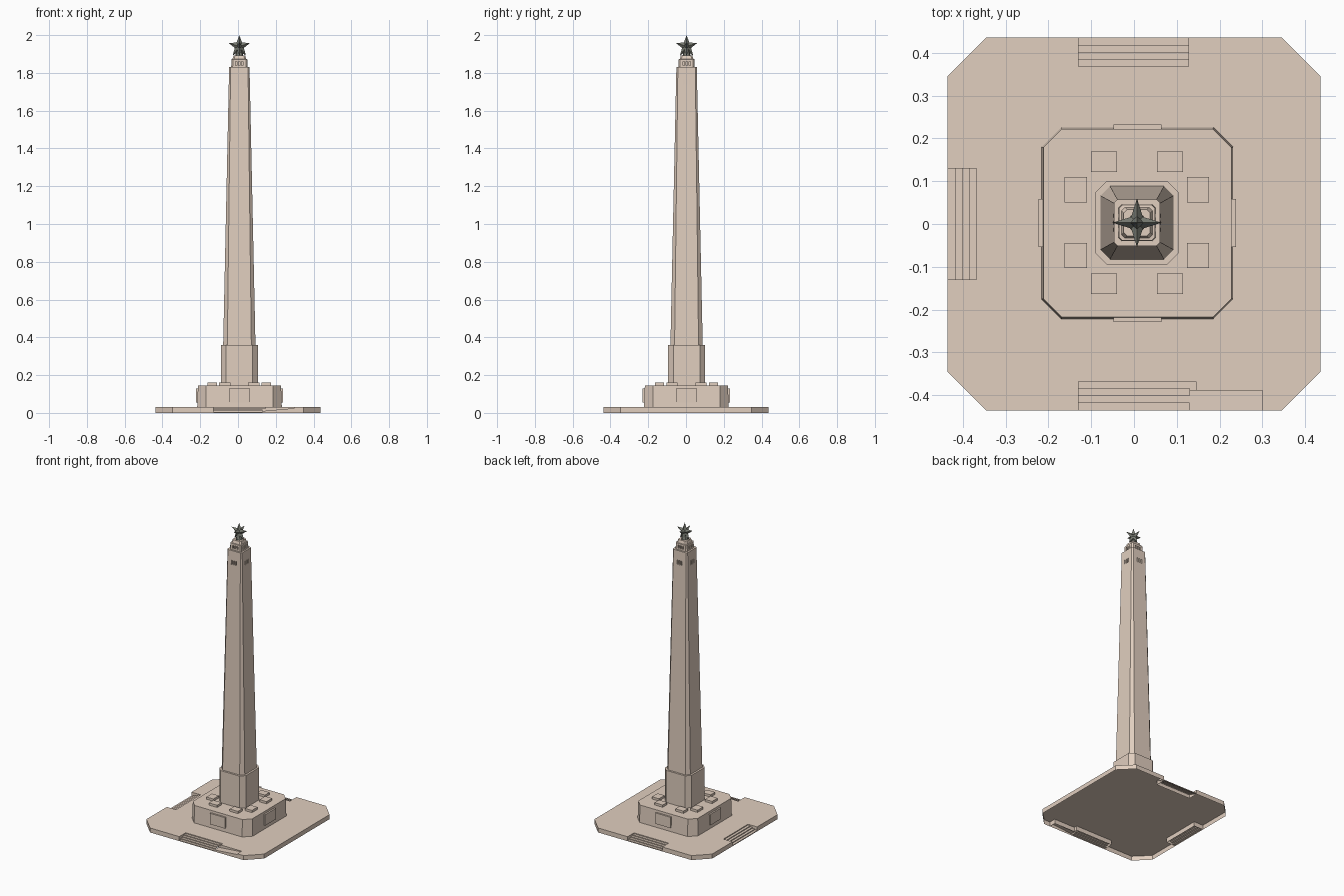
import bpy, bmesh, math
from mathutils import Matrix

if "Cube" in bpy.data.objects:
    bpy.data.objects.remove(bpy.data.objects["Cube"])

CX, CY = 0.007, 0.003          # tower axis


def material(name, rgb):
    m = bpy.data.materials.new(name)
    m.diffuse_color = (*rgb, 1)
    m.use_nodes = True
    m.node_tree.nodes["Principled BSDF"].inputs["Base Color"].default_value = m.diffuse_color
    return m


STONE = material("warm stone", (0.75, 0.62, 0.52))
METAL = material("dark star metal", (0.19, 0.20, 0.17))


def finish(name, bm, mat, loc=(0, 0, 0), fix=True):
    if fix:
        bmesh.ops.recalc_face_normals(bm, faces=bm.faces[:])
    me = bpy.data.meshes.new(name)
    bm.to_mesh(me)
    bm.free()
    me.materials.append(mat)
    ob = bpy.data.objects.new(name, me)
    ob.location = loc
    bpy.context.collection.objects.link(ob)
    return ob


def add_box(bm, x0, x1, y0, y1, z0, z1):
    m = Matrix.Translation(((x0 + x1) / 2, (y0 + y1) / 2, (z0 + z1) / 2)) @ \
        Matrix.Diagonal((x1 - x0, y1 - y0, z1 - z0, 1))
    return bmesh.ops.create_cube(bm, size=1, matrix=m)["verts"]


def spin(bm, verts, k):
    bmesh.ops.rotate(bm, verts=verts, cent=(0, 0, 0),
                     matrix=Matrix.Rotation(k * math.pi / 2, 3, 'Z'))


def chamfered_tower(name, levels, loc=(CX, CY, 0)):
    """Square with cut corners, lofted through (z, half width, chamfer)."""
    bm = bmesh.new()
    rings = []
    for z, h, c in levels:
        a = h - c
        pts = [(a, -h), (h, -a), (h, a), (a, h), (-a, h), (-h, a), (-h, -a), (-a, -h)]
        rings.append([bm.verts.new((x, y, z)) for x, y in pts])
    for lo, hi in zip(rings, rings[1:]):
        for i in range(8):
            j = (i + 1) % 8
            bm.faces.new((lo[i], lo[j], hi[j], hi[i]))
    bm.faces.new(rings[0][::-1])
    bm.faces.new(rings[-1])
    return finish(name, bm, STONE, loc)


def cut_slots(target, x_list, w, near, far, z0, z1):
    """Sink narrow slots into all four sides."""
    bm = bmesh.new()
    for k in range(4):
        for x in x_list:
            spin(bm, add_box(bm, x - w / 2, x + w / 2, -far, -near, z0, z1), k)
    cutter = finish(target.name + "_slot_cutter", bm, STONE, (CX, CY, 0))
    cutter.hide_render = True
    cutter.hide_viewport = True
    mod = target.modifiers.new("slots", 'BOOLEAN')
    mod.operation = 'DIFFERENCE'
    mod.solver = 'EXACT'
    mod.object = cutter


# Plaza slab, a shell open below, with stair notches at the front, left and back
P, C, H, D = 0.436, 0.346, 0.03, 0.368
outline = [(-C, -P), (-0.13, -P), (-0.13, -D), (0.145, -D), (0.145, -0.39),
           (0.30, -0.39), (0.30, -P), (C, -P), (P, -C), (P, C), (C, P),
           (0.127, P), (0.127, D), (-0.13, D), (-0.13, P), (-C, P), (-P, C),
           (-P, 0.13), (-D, 0.13), (-D, -0.13), (-P, -0.13), (-P, -C)]
bm = bmesh.new()
low = [bm.verts.new((x, y, 0)) for x, y in outline]
top = [bm.verts.new((x, y, H)) for x, y in outline]
bm.faces.new(top)
for i in range(len(outline)):
    j = (i + 1) % len(outline)
    bm.faces.new((low[i], low[j], top[j], top[i]))
finish("plaza_slab", bm, STONE, fix=False)

# Stairs: folded sheet of four treads and risers falling outward, open below
step = (P - D) / 4
profile = []
for i in range(4):
    z = 0.024 - i * 0.006
    profile += [(-D - i * step, z), (-D - (i + 1) * step, z)]
profile.append((-P, 0))
for name, k in (("front_stairs", 0), ("back_stairs", 2), ("left_stairs", 3)):
    bm = bmesh.new()
    rows = [[bm.verts.new((x, y, z)) for x in (-0.13, 0.13)] for y, z in profile]
    for a, b in zip(rows, rows[1:]):
        bm.faces.new((b[0], b[1], a[1], a[0]))
    spin(bm, bm.verts[:], k)
    finish(name, bm, STONE, fix=False)

# Ramp beside the front stairs
bm = bmesh.new()
for v in add_box(bm, 0.13, 0.30, -P, -0.39, 0, 0.025):
    if v.co.z > 0.01 and v.co.x < 0.2:
        v.co.z = 0.010
add_box(bm, 0.13, 0.145, -0.39, -D, 0, 0.022)
bmesh.ops.delete(bm, geom=[f for f in bm.faces if f.calc_center_median().z < 0.001],
                 context='FACES')
finish("access_ramp", bm, STONE)

# Pedestal, its plaques and the blocks on top
PX, PY = 0.008, 0.002
chamfered_tower("pedestal", [(H, 0.224, 0.046), (0.145, 0.220, 0.043)], (PX, PY, 0))
bm = bmesh.new()
for k in range(4):
    spin(bm, add_box(bm, -0.056, 0.056, -0.231, -0.215, 0.056, 0.129), k)
finish("pedestal_plaques", bm, STONE, (PX, PY, 0))
bm = bmesh.new()
for sx in (-1, 1):
    for sy in (-1, 1):
        for x, y, w, d in ((0.077, 0.143, 0.061, 0.048), (0.143, 0.077, 0.052, 0.059)):
            add_box(bm, sx * x - w / 2, sx * x + w / 2,
                    sy * y - d / 2, sy * y + d / 2, 0.143, 0.160)
finish("pedestal_blocks", bm, STONE, (CX, CY, 0))

# Shaft base, tapering shaft and stepped crown
chamfered_tower("shaft_base", [(0.143, 0.098, 0.028), (0.36, 0.098, 0.028)])
shaft = chamfered_tower("shaft", [(0.36, 0.0855, 0.022), (1.83, 0.054, 0.008)])
SLOTS = (-0.016, 0, 0.016)
cut_slots(shaft, SLOTS, 0.008, 0.048, 0.075, 1.738, 1.766)
crown = chamfered_tower("crown", [(1.828, 0.043, 0.008), (1.872, 0.042, 0.008),
                                  (1.873, 0.036, 0.008), (1.892, 0.031, 0.008)])
cut_slots(crown, SLOTS, 0.008, 0.034, 0.06, 1.840, 1.860)

# Star stem
bm = bmesh.new()
bmesh.ops.create_cone(bm, cap_ends=True, segments=8, radius1=0.022, radius2=0.008,
                      depth=0.045, matrix=Matrix.Translation((0, 0, 1.912)))
finish("star_stem", bm, METAL, (CX, CY, 0))

# Two faceted five-pointed stars crossed at right angles
bm = bmesh.new()
for k in range(2):
    ring = []
    for i in range(10):
        r = 0.060 if i % 2 == 0 else 0.025
        a = i * math.pi / 5
        ring.append(bm.verts.new((r * math.sin(a), 0, 1.940 + r * math.cos(a))))
    tips = [bm.verts.new((0, s * 0.018, 1.940)) for s in (-1, 1)]
    for t in tips:
        for i in range(10):
            bm.faces.new((ring[i], ring[(i + 1) % 10], t))
    spin(bm, ring + tips, k)
finish("crossed_star", bm, METAL, (CX, CY, 0))
